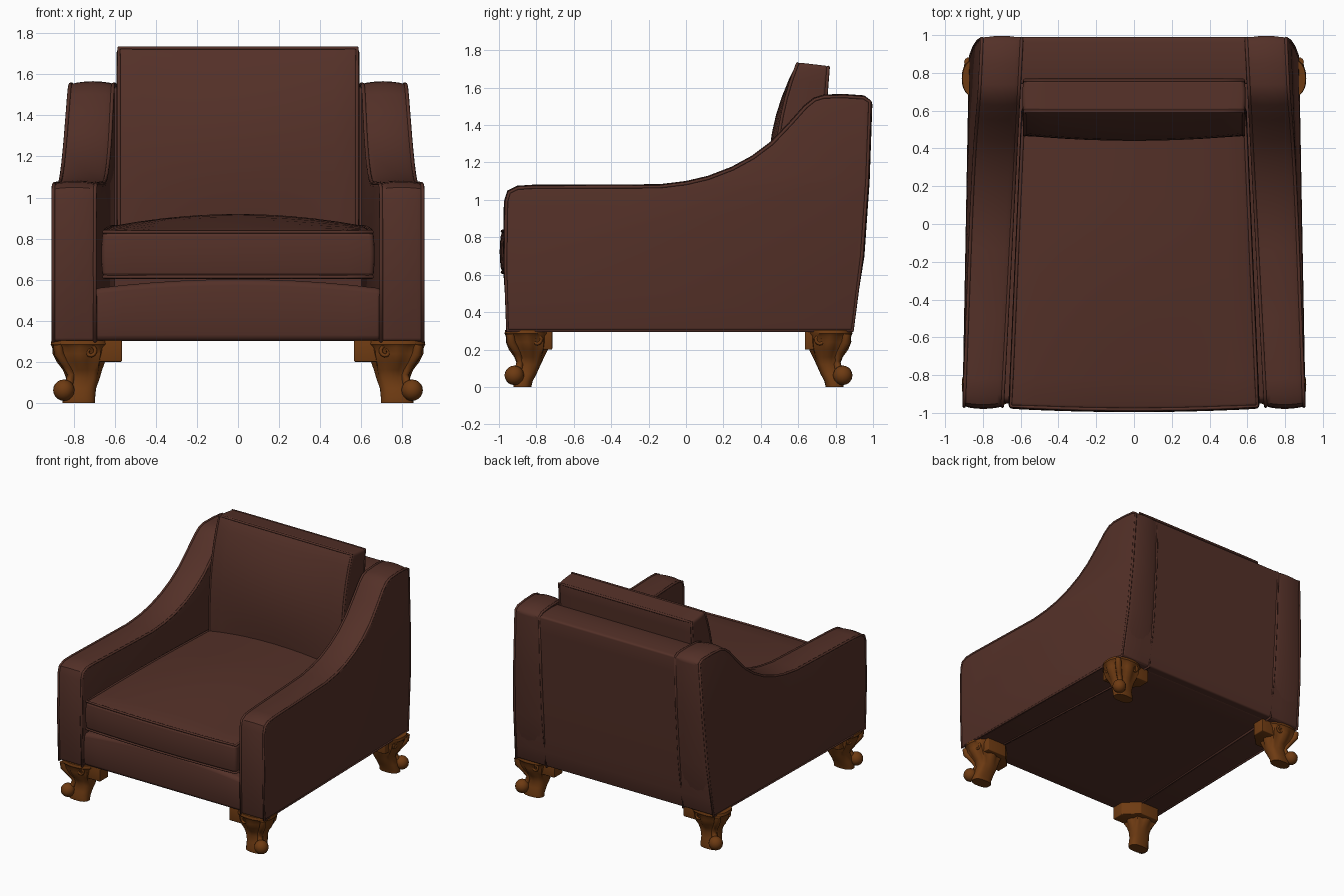
import bpy, bmesh, math
from mathutils import Vector

if "Cube" in bpy.data.objects:
    bpy.data.objects.remove(bpy.data.objects["Cube"])


def material(name, rgb):
    m = bpy.data.materials.new(name)
    m.diffuse_color = (*rgb, 1)
    m.use_nodes = True
    m.node_tree.nodes["Principled BSDF"].inputs["Base Color"].default_value = m.diffuse_color
    return m


LEATHER = material("brown leather", (0.088, 0.030, 0.021))
WOOD = material("carved wood", (0.155, 0.043, 0.006))


def finish(bm, name, mat, bevel=0.0, angle=50):
    """Round the sharp edges, shade smooth and link as an object."""
    bmesh.ops.recalc_face_normals(bm, faces=bm.faces)
    if bevel:
        sharp = [e for e in bm.edges if e.is_manifold
                 and e.calc_face_angle(0) > math.radians(angle)]
        bmesh.ops.bevel(bm, geom=sharp, offset=bevel, segments=3,
                        profile=0.5, affect='EDGES')
    me = bpy.data.meshes.new(name)
    bm.to_mesh(me)
    bm.free()
    me.shade_smooth()
    me.set_sharp_from_angle(angle=math.radians(42))
    me.materials.append(mat)
    ob = bpy.data.objects.new(name, me)
    bpy.context.collection.objects.link(ob)
    return ob


def soft_box(name, fn, bevel, cuts=9):
    """Subdivided cube whose (u, v, w) in -1..1 is mapped through fn."""
    bm = bmesh.new()
    bmesh.ops.create_cube(bm, size=2)
    bmesh.ops.subdivide_edges(bm, edges=bm.edges[:], cuts=cuts, use_grid_fill=True)
    for v in bm.verts:
        v.co = fn(*v.co)
    return finish(bm, name, LEATHER, bevel)


def cord(name, pts, r=0.009, mat=LEATHER, closed=False, radii=None):
    """Thin tube along points, used for piping and carved scrolls."""
    cu = bpy.data.curves.new(name, 'CURVE')
    cu.dimensions = '3D'
    cu.bevel_depth, cu.bevel_resolution, cu.use_fill_caps = r, 2, True
    sp = cu.splines.new('POLY')
    sp.points.add(len(pts) - 1)
    for i, p in enumerate(pts):
        sp.points[i].co = (*p, 1)
        sp.points[i].radius = radii[i] if radii else 1
    sp.use_cyclic_u = closed
    sp.use_smooth = True
    cu.materials.append(mat)
    bpy.context.collection.objects.link(bpy.data.objects.new(name, cu))


# ---- arms: side profile (y, z) lofted across x, narrowing to the back ----
ARM = [(-0.955, 0.30), (-0.965, 0.65), (-0.96, 0.99), (-0.945, 1.04), (-0.90, 1.062),
       (-0.82, 1.067), (-0.50, 1.068), (-0.14, 1.07), (0.0, 1.087), (0.12, 1.115),
       (0.25, 1.165), (0.36, 1.225), (0.46, 1.30), (0.56, 1.405), (0.64, 1.495),
       (0.69, 1.535), (0.74, 1.55), (0.85, 1.552), (0.95, 1.545), (0.983, 1.525),
       (0.968, 1.1), (0.94, 0.7), (0.89, 0.30)]


def outer(y, z):
    return 0.905 - (y + 0.95) / 1.9 * (0.035 + 0.058 * (z - 0.3) / 1.25)


def inner(y, z):
    return 0.69 - 0.10 * (y + 0.95) / 1.9


def arm(side, label):
    bm = bmesh.new()
    rows, steps = [], 6
    for i, (y, z) in enumerate(ARM):
        a, b = ARM[max(i - 1, 0)], ARM[min(i + 1, len(ARM) - 1)]
        n = Vector((-(b[1] - a[1]), b[0] - a[0])).normalized()
        row = []
        for k in range(steps + 1):
            t = k / steps
            puff = 0.014 * (1 - (2 * t - 1) ** 2) * (z > 0.31)
            x = inner(y, z) + t * (outer(y, z) - inner(y, z))
            row.append(bm.verts.new((side * x, y + n.x * puff, z + n.y * puff)))
        rows.append(row)
    for i in range(len(rows)):
        r, q = rows[i], rows[(i + 1) % len(rows)]
        for k in range(steps):
            bm.faces.new((r[k], r[k + 1], q[k + 1], q[k]))
    bm.faces.new([r[0] for r in rows])
    bm.faces.new([r[-1] for r in rows])
    finish(bm, label + "_arm", LEATHER, 0.016)
    # piping along both edges of the arm
    for edge, f, d in (("outer", outer, -0.006), ("inner", inner, 0.006)):
        cord(f"{label}_arm_{edge}_piping",
             [(side * (f(y, z) + d), y, z) for y, z in ARM], closed=True)


arm(1, "right")
arm(-1, "left")


# ---- back panel, flush with the rear of the arms ----
def back_panel(u, v, w):
    s = (w + 1) / 2
    z = 0.305 + 1.225 * s
    rear = 0.895 + 0.095 * s ** 0.7
    y = rear if v > 0.99 else 0.74 + (rear - 0.74) * (v + 1) / 2
    return (u * (outer(0.95, z) - 0.012), y, z + 0.01 * (1 - v * v) * (w > 0.99))


soft_box("back_panel", back_panel, 0.012)


# ---- seat base with softly crowned front rail ----
def base(u, v, w):
    t = (w + 1) / 2
    y = -0.935 + (v + 1) / 2 * 1.78 - 0.015 * (1 - w * w) * (v < -0.99)
    return (u * 0.70, y, 0.302 + t * (0.255 + 0.045 * (1 - u * u)))


soft_box("seat_base", base, 0.025)


# ---- seat cushion, crowned towards the back ----
def seat(u, v, w):
    q = (v + 1) / 2
    y = -0.968 + 1.59 * q - (1 - q) * (0.018 * (1 - u * u) + 0.01 * (1 - w * w))
    crown = 0.085 * (1 - 0.7 * u * u) * math.sin(math.pi / 2 * min(1, 1.5 * q))
    z = 0.61 + (w + 1) / 2 * (0.225 + crown)
    return (u * (0.66 - 0.07 * q + 0.006 * (1 - w * w)), y, z)


soft_box("seat_cushion", seat, 0.025)


# ---- loose back cushion leaning on the back panel ----
def back_cushion(u, v, w):
    s = (w + 1) / 2
    front = 0.465 + 0.13 * s ** 3 - 0.035 * (1 - u * u) * math.sin(math.pi * s)
    rear = 0.70 + 0.065 * s
    q = (v + 1) / 2
    return (u * (0.585 + 0.006 * (1 - v * v)), front + q * (rear - front),
            0.80 + s * (0.935 - 0.02 * q))


soft_box("back_cushion", back_cushion, 0.022)

# ---- piping around the cushions ----
N = 10
LOOP = ([(-1 + 2 * i / N, -1) for i in range(N)] + [(1, -1 + 2 * i / N) for i in range(N)]
        + [(1 - 2 * i / N, 1) for i in range(N)] + [(-1, 1 - 2 * i / N) for i in range(N)])
for k, lab in ((-1, "lower"), (1, "upper")):
    cord(f"seat_{lab}_piping", [Vector(seat(a * .99, b * .994, k * .97)) for a, b in LOOP], closed=True)
for k, lab in ((-1, "front"), (1, "rear")):
    cord(f"back_cushion_{lab}_piping",
         [Vector(back_cushion(a * .99, k * .95, b * .985)) for a, b in LOOP], closed=True)

# ---- carved legs: rings of (z, x centre, y centre, x radius, y radius, fluting) ----
RINGS = [(0.305, 0.77, -0.85, 0.138, 0.116, 0.0), (0.285, 0.77, -0.852, 0.142, 0.118, 0.0),
         (0.27, 0.77, -0.85, 0.128, 0.108, 0.05), (0.24, 0.77, -0.848, 0.122, 0.106, 0.09),
         (0.20, 0.765, -0.843, 0.108, 0.096, 0.09), (0.16, 0.757, -0.838, 0.090, 0.076, 0.06),
         (0.12, 0.755, -0.84, 0.080, 0.062, 0.02), (0.07, 0.768, -0.855, 0.077, 0.056, 0.0),
         (0.03, 0.775, -0.872, 0.080, 0.052, 0.0), (0.0, 0.775, -0.875, 0.080, 0.048, 0.0)]
BLOCK = [(0.565, -0.92), (0.565, -0.82), (0.67, -0.715), (0.84, -0.715), (0.85, -0.78), (0.70, -0.92)]


def leg(sx, sy, label):
    def place(x, y, z):   # mirrored corners share one design
        return Vector((sx * x, sy * (y + 0.04) - 0.04, z))

    # fluted tapering post
    bm = bmesh.new()
    seg, prev = 32, None
    for z, cx, cy, rx, ry, fl in RINGS:
        ring = []
        for i in range(seg):
            a = 2 * math.pi * i / seg
            k = 1 + fl * math.cos(8 * (a + math.pi / 4))
            c, s = math.cos(a), math.sin(a)
            ring.append(bm.verts.new(place(cx + rx * k * math.copysign(abs(c) ** 0.8, c),
                                           cy + ry * k * math.copysign(abs(s) ** 0.8, s), z)))
        if prev:
            for i in range(seg):
                j = (i + 1) % seg
                bm.faces.new((prev[i], prev[j], ring[j], ring[i]))
        else:
            bm.faces.new(ring)
        prev = ring
    bm.faces.new(prev)
    # scroll ball at the toe
    ball = bmesh.ops.create_uvsphere(bm, u_segments=16, v_segments=10, radius=0.052)
    for v in ball["verts"]:
        v.co = place(0.848 + v.co.x, -0.918 + v.co.y, 0.062 + v.co.z)
    finish(bm, label + "_leg", WOOD)

    # corner block behind the knee
    bm = bmesh.new()
    lo = [bm.verts.new(place(x, y, 0.20)) for x, y in BLOCK]
    hi = [bm.verts.new(place(x, y, 0.305)) for x, y in BLOCK]
    bm.faces.new(lo)
    bm.faces.new(hi)
    for i in range(len(lo)):
        j = (i + 1) % len(lo)
        bm.faces.new((lo[i], lo[j], hi[j], hi[i]))
    finish(bm, label + "_leg_block", WOOD, 0.006, 30)

    # carved ridge down the knee into the toe, and a scroll on each side
    cord(label + "_leg_ridge", [place(*p) for p in (
        (0.878, -0.94, 0.285), (0.872, -0.935, 0.24), (0.84, -0.905, 0.19),
        (0.812, -0.885, 0.14), (0.82, -0.892, 0.10), (0.845, -0.915, 0.07))],
        0.022, WOOD, radii=[1, 1.1, 1, .9, 1, 1])
    for lab, cx, cy, dx, dy in (("front", 0.72, -0.945, 1, 0), ("side", 0.872, -0.80, 0, -1)):
        pts = []
        for i in range(15):
            a, r = i * 0.55, 0.038 - 0.0022 * i
            pts.append(place(cx + dx * r * math.cos(a), cy + dy * r * math.cos(a),
                             0.25 + r * math.sin(a)))
        cord(f"{label}_leg_{lab}_scroll", pts, 0.009, WOOD)


for sx, side in ((1, "right"), (-1, "left")):
    for sy, end in ((1, "front"), (-1, "back")):
        leg(sx, sy, f"{end}_{side}")
